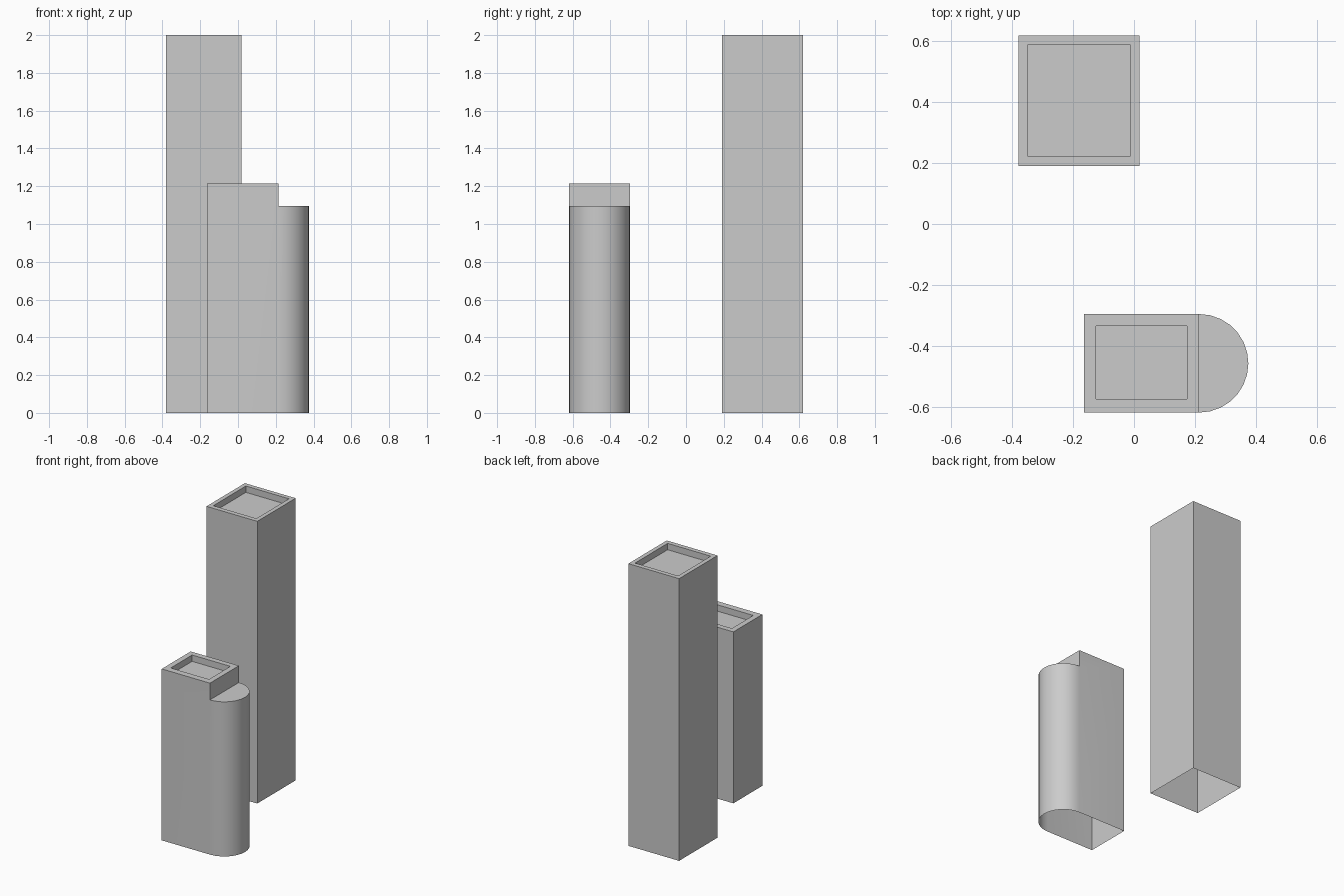
import bpy, bmesh
from math import sin, cos, pi, radians

if "Cube" in bpy.data.objects:
    bpy.data.objects.remove(bpy.data.objects["Cube"])


def rect(bm, x0, x1, y0, y1, z):
    """Counter-clockwise loop: front-left, front-right, back-right, back-left."""
    return [bm.verts.new((x, y, z)) for x, y in ((x0, y0), (x1, y0), (x1, y1), (x0, y1))]


def bridge(bm, a, b, skip=()):
    n = len(a)
    for i in range(n):
        if i not in skip:
            j = (i + 1) % n
            bm.faces.new((a[i], a[j], b[j], b[i]))


def recessed_roof(bm, outer, inner, z, depth):
    """Flat parapet rim with a shallow sunken roof; returns the outer rim loop."""
    rim = rect(bm, *outer, z)
    lip = rect(bm, *inner, z)
    floor = rect(bm, *inner, z - depth)
    bridge(bm, rim, lip)
    bridge(bm, lip, floor)
    bm.faces.new(floor)
    return rim


def finish(bm, name):
    me = bpy.data.meshes.new(name)
    bm.to_mesh(me)
    bm.free()
    ob = bpy.data.objects.new(name, me)
    bpy.context.collection.objects.link(ob)
    bpy.ops.object.select_all(action='DESELECT')
    ob.select_set(True)
    bpy.context.view_layer.objects.active = ob
    bpy.ops.object.shade_smooth_by_angle(angle=radians(30))
    return ob


# Tall square tower, open underneath
bm = bmesh.new()
outer = (-0.38, 0.018, 0.19, 0.62)
rim = recessed_roof(bm, outer, (-0.35, -0.012, 0.223, 0.588), 2.0, 0.045)
bridge(bm, rect(bm, *outer, 0), rim)
finish(bm, "tall_tower")

# Short tower with a lower rounded end, one shell open underneath
bm = bmesh.new()
outer = (-0.164, 0.214, -0.62, -0.296)
rim = recessed_roof(bm, outer, (-0.125, 0.175, -0.575, -0.335), 1.215, 0.045)
base = rect(bm, *outer, 0)
step = rect(bm, *outer, 1.096)
bridge(bm, base, step, skip=(1,))
bridge(bm, step, rim)

# Rounded end wall and its flat top
SEG = 14
r = (outer[3] - outer[2]) / 2
cy = (outer[3] + outer[2]) / 2
low, high = [base[1]], [step[1]]
for i in range(1, SEG):
    a = -pi / 2 + pi * i / SEG
    x, y = outer[1] + r * cos(a), cy + r * sin(a)
    low.append(bm.verts.new((x, y, 0)))
    high.append(bm.verts.new((x, y, 1.096)))
low.append(base[2])
high.append(step[2])
for i in range(SEG):
    bm.faces.new((low[i], low[i + 1], high[i + 1], high[i]))
bm.faces.new(high)
finish(bm, "short_rounded_tower")
